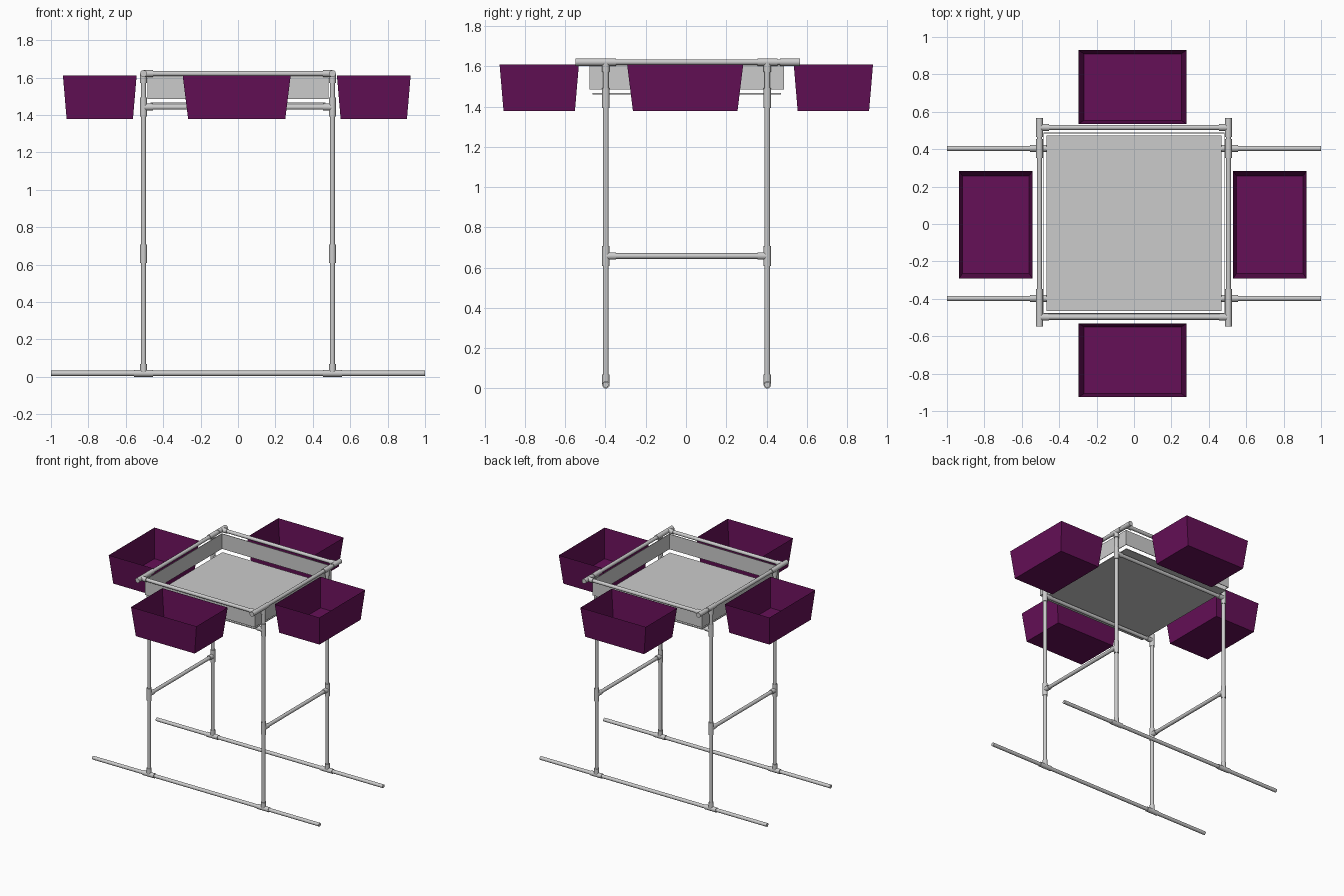
import bpy, bmesh
from mathutils import Vector, Matrix

if "Cube" in bpy.data.objects:
    bpy.data.objects.remove(bpy.data.objects["Cube"])

R_PIPE, R_FIT = 0.014, 0.0185
LEG_X, LEG_Y = 0.505, (-0.398, 0.404)
RAIL_Y = (-0.498, 0.516)
BASE_Z, BAR_Z, SHELF_Z, TOP_Z = 0.0185, 0.658, 1.442, 1.621
X, Y, Z = Vector((1, 0, 0)), Vector((0, 1, 0)), Vector((0, 0, 1))


def finish(name, bm, smooth=False, mat=None):
    bmesh.ops.recalc_face_normals(bm, faces=bm.faces)
    me = bpy.data.meshes.new(name)
    bm.to_mesh(me)
    bm.free()
    ob = bpy.data.objects.new(name, me)
    bpy.context.collection.objects.link(ob)
    if mat:
        me.materials.append(mat)
    if smooth:
        bpy.context.view_layer.objects.active = ob
        ob.select_set(True)
        bpy.ops.object.shade_smooth_by_angle()
        ob.select_set(False)
    return ob


def add_tube(bm, a, b, r):
    a, b = Vector(a), Vector(b)
    d = b - a
    rot = d.to_track_quat('Z', 'Y').to_matrix().to_4x4()
    bmesh.ops.create_cone(bm, cap_ends=True, segments=16, radius1=r, radius2=r,
                          depth=d.length, matrix=Matrix.Translation((a + b) / 2) @ rot)


def pipe(name, a, b):
    bm = bmesh.new()
    add_tube(bm, a, b, R_PIPE)
    finish(name, bm, True)


def tee(name, c, run, branch):
    """T fitting: sleeve along run, stub along branch."""
    bm = bmesh.new()
    c = Vector(c)
    add_tube(bm, c - run * 0.05, c + run * 0.05, R_FIT)
    add_tube(bm, c, c + branch * 0.05, R_FIT)
    finish(name, bm, True)


def slab(name, lo, hi):
    bm = bmesh.new()
    lo, hi = Vector(lo), Vector(hi)
    bmesh.ops.create_cube(bm, size=1, matrix=Matrix.Translation((lo + hi) / 2)
                          @ Matrix.Diagonal((*(hi - lo), 1)))
    finish(name, bm)


# feet, shelf bars
for y, tag in zip(LEG_Y, ("front", "back")):
    pipe(f"{tag}_foot_pipe", (-1, y, BASE_Z), (1, y, BASE_Z))
    pipe(f"{tag}_shelf_bar", (-LEG_X, y, SHELF_Z), (LEG_X, y, SHELF_Z))

# top rails running across
for y, tag in zip(RAIL_Y, ("front", "back")):
    pipe(f"{tag}_top_rail", (-LEG_X, y, TOP_Z), (LEG_X, y, TOP_Z))

# side frames: legs, side rails, cross bars and fittings
for s, side in ((-1, "left"), (1, "right")):
    x = s * LEG_X
    pipe(f"{side}_top_rail", (x, -0.548, TOP_Z), (x, 0.566, TOP_Z))
    pipe(f"{side}_cross_bar", (x, LEG_Y[0], BAR_Z), (x, LEG_Y[1], BAR_Z))
    for i, tag in enumerate(("front", "back")):
        y, inward = LEG_Y[i], (Y, -Y)[i]
        p = f"{tag}_{side}"
        pipe(f"{p}_leg", (x, y, BASE_Z), (x, y, TOP_Z))
        tee(f"{p}_foot_fitting", (x, y, BASE_Z), X, Z)
        tee(f"{p}_middle_fitting", (x, y, BAR_Z), Z, inward)
        tee(f"{p}_shelf_fitting", (x, y, SHELF_Z), Z, X * -s)
        tee(f"{p}_leg_top_fitting", (x, y, TOP_Z), Y, -Z)
        tee(f"{p}_corner_fitting", (x, RAIL_Y[i], TOP_Z), Y, X * -s)

# thin shelf plate and the band of panels around it
slab("shelf_plate", (-0.468, -0.464, 1.461), (0.468, 0.472, 1.467))
x0, x1, y0, y1, t = -0.484, 0.484, -0.480, 0.488, 0.004
z0, z1 = 1.486, 1.607
slab("left_panel", (x0, y0, z0), (x0 + t, y1, z1))
slab("right_panel", (x1 - t, y0, z0), (x1, y1, z1))
slab("front_panel", (x0 + t, y0, z0), (x1 - t, y0 + t, z1))
slab("back_panel", (x0 + t, y1 - t, z0), (x1 - t, y1, z1))

# open tapered bins
purple = bpy.data.materials.new("purple")
purple.diffuse_color = (0.13, 0.005, 0.095, 1)
purple.use_nodes = True
purple.node_tree.nodes["Principled BSDF"].inputs["Base Color"].default_value = purple.diffuse_color


def bin_box(name, cx, cy, w, d):
    bm = bmesh.new()
    ring = []
    for z, k in ((1.378, 0.9), (1.61, 1.0)):
        ring.append([bm.verts.new((cx + sx * w * k / 2, cy + sy * d * k / 2, z))
                     for sx, sy in ((-1, -1), (1, -1), (1, 1), (-1, 1))])
    lo, hi = ring
    bm.faces.new(lo[::-1])
    for i in range(4):
        j = (i + 1) % 4
        bm.faces.new((lo[i], lo[j], hi[j], hi[i]))
    finish(name, bm, mat=purple)


LONG, SHORT = 0.577, 0.394
bin_box("left_bin", -0.739, -0.004, SHORT, LONG)
bin_box("right_bin", 0.726, -0.004, SHORT, LONG)
bin_box("front_bin", -0.007, -0.729, LONG, SHORT)
bin_box("back_bin", -0.007, 0.732, LONG, SHORT)
